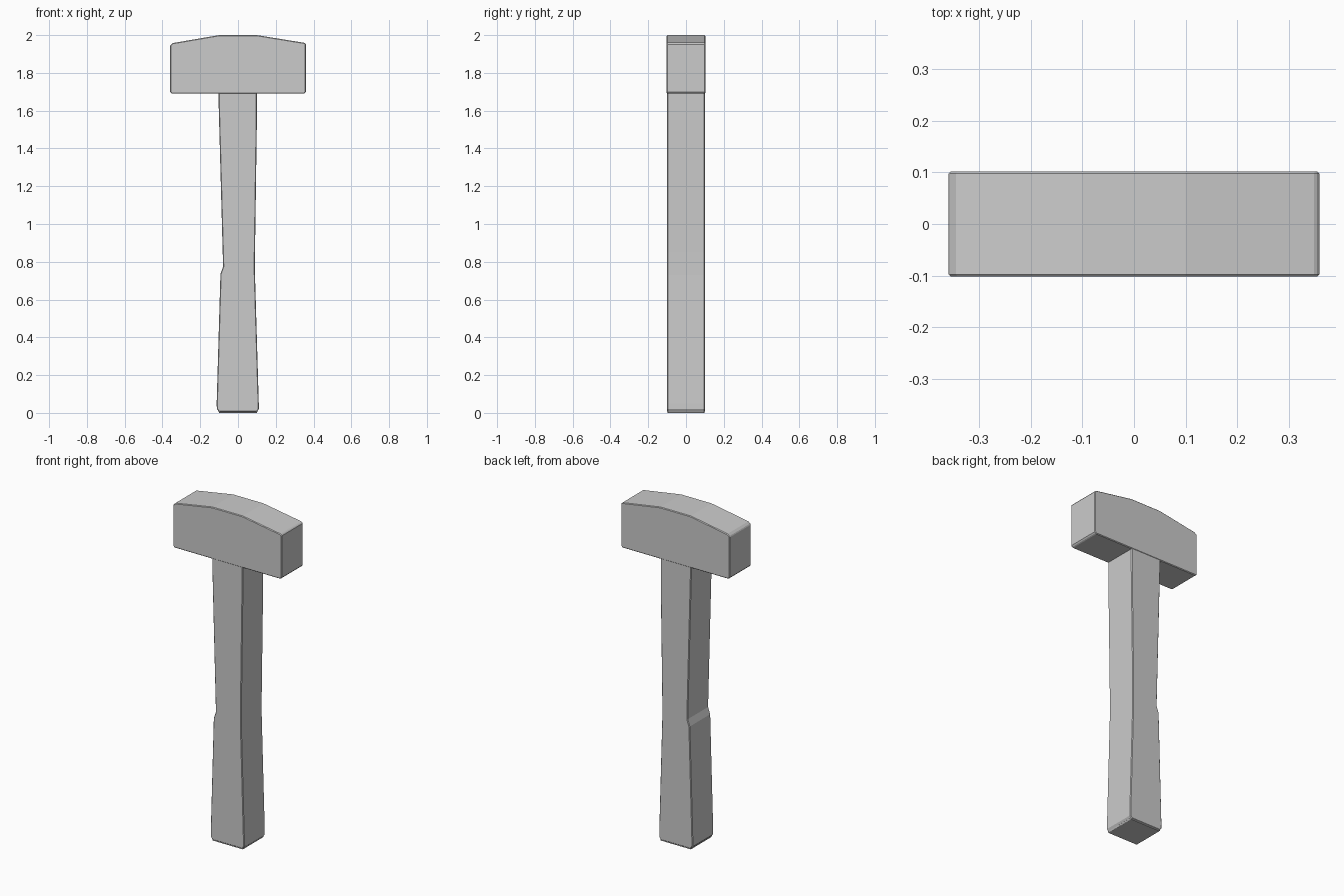
import bpy, bmesh

if "Cube" in bpy.data.objects:
    bpy.data.objects.remove(bpy.data.objects["Cube"])


def extruded_profile(name, points, half_depth, bevel):
    """Extrude an x-z outline along y and soften its edges slightly."""
    bm = bmesh.new()
    face = bm.faces.new([bm.verts.new((x, -half_depth, z)) for x, z in points])
    ext = bmesh.ops.extrude_face_region(bm, geom=[face])
    moved = [v for v in ext["geom"] if isinstance(v, bmesh.types.BMVert)]
    bmesh.ops.translate(bm, verts=moved, vec=(0, 2 * half_depth, 0))
    bmesh.ops.recalc_face_normals(bm, faces=bm.faces)
    mesh = bpy.data.meshes.new(name)
    bm.to_mesh(mesh)
    bm.free()
    obj = bpy.data.objects.new(name, mesh)
    bpy.context.collection.objects.link(obj)
    mod = obj.modifiers.new("edge_bevel", "BEVEL")
    mod.width = bevel
    mod.segments = 1
    mod.limit_method = "ANGLE"
    mod.angle_limit = 0.7
    return obj


# Head: flat underside, top sloping down to both striking faces
extruded_profile("hammer_head", [
    (-0.352, 1.69), (0.352, 1.69), (0.36, 1.70),
    (0.36, 1.95), (0.353, 1.959), (0.10, 2.0),
    (-0.10, 2.0), (-0.345, 1.958), (-0.36, 1.945), (-0.36, 1.70),
], 0.102, 0.004)

# Handle: waisted, with a grip step on the left, seated inside the head
extruded_profile("handle", [
    (-0.10, 0.005), (0.10, 0.005), (0.11, 0.02), (0.11, 0.05),
    (0.09, 0.73), (0.09, 0.85), (0.10, 1.55), (0.10, 1.75),
    (-0.103, 1.75), (-0.103, 1.65), (-0.079, 0.775),
    (-0.093, 0.735), (-0.113, 0.05), (-0.112, 0.02),
], 0.10, 0.004)

# Butt cap: thin chamfered end closing the handle on the ground
extruded_profile("handle_butt", [
    (-0.10, 0.0), (0.10, 0.0), (0.104, 0.008), (-0.104, 0.008),
], 0.097, 0.001)
